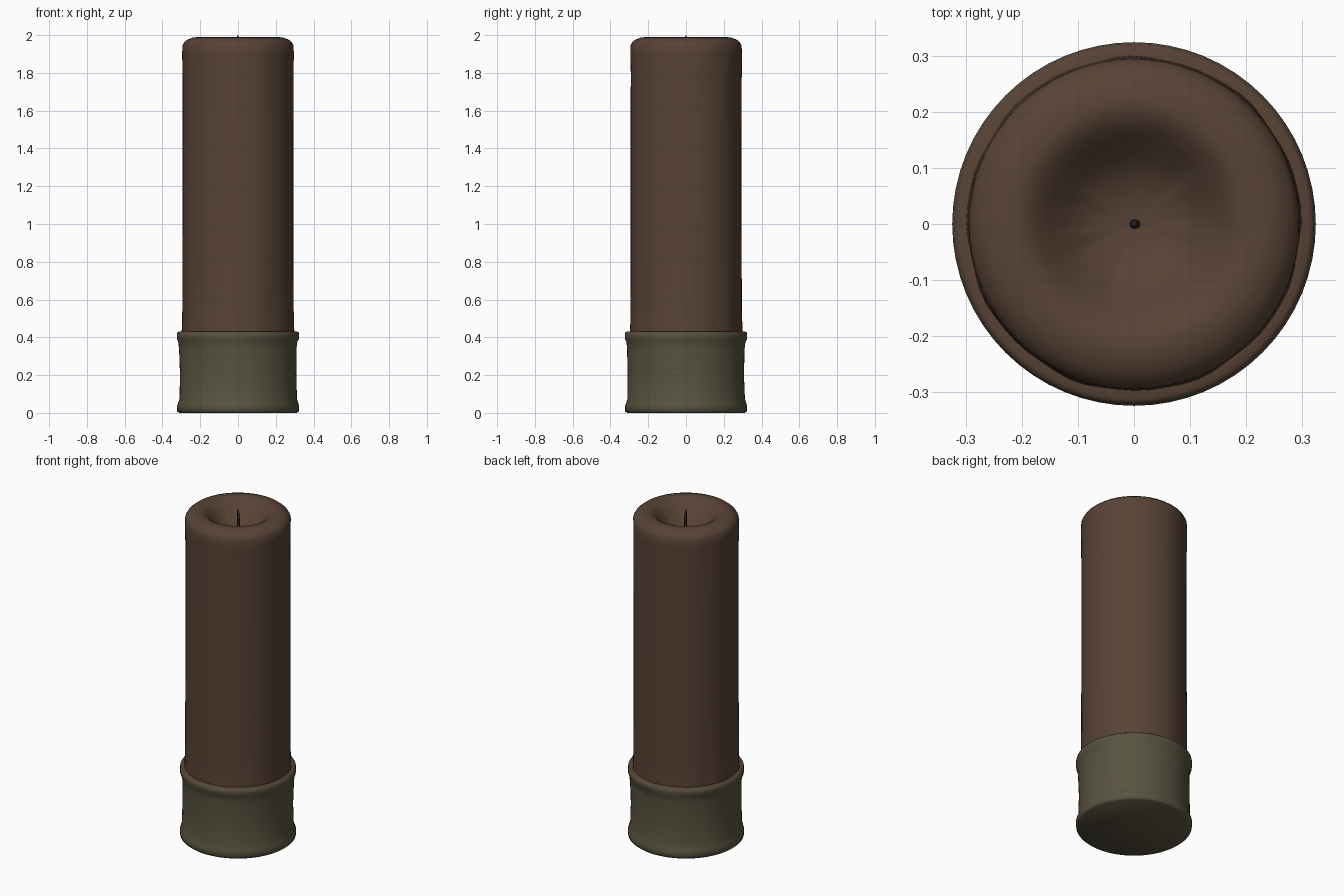
import bpy, bmesh, math

if "Cube" in bpy.data.objects:
    bpy.data.objects.remove(bpy.data.objects["Cube"])


def material(name, rgb):
    m = bpy.data.materials.new(name)
    m.diffuse_color = (*rgb, 1)
    m.use_nodes = True
    m.node_tree.nodes["Principled BSDF"].inputs["Base Color"].default_value = m.diffuse_color
    return m


WAX = material("brown wax", (0.098, 0.056, 0.036))
HOLDER = material("olive holder", (0.098, 0.086, 0.050))
WICK = material("dark wick", (0.02, 0.016, 0.013))


def lathe(name, profile, mats, n=64, wobble=None, rule=None):
    """Revolve an (r, z) profile about z; r = 0 makes a pole."""
    bm = bmesh.new()
    rings = []
    for r, z in profile:
        if r == 0:
            rings.append([bm.verts.new((0, 0, z))] * n)
            continue
        ring = []
        for i in range(n):
            a = 2 * math.pi * i / n
            rr = r + (wobble(a, r, z) if wobble else 0)
            ring.append(bm.verts.new((rr * math.cos(a), rr * math.sin(a), z)))
        rings.append(ring)
    for lo, hi in zip(rings, rings[1:]):
        for i in range(n):
            j = (i + 1) % n
            quad = list(dict.fromkeys((lo[i], lo[j], hi[j], hi[i])))
            bm.faces.new(quad)
    bmesh.ops.recalc_face_normals(bm, faces=bm.faces)
    if rule:
        for f in bm.faces:
            f.material_index = rule(f.calc_center_median())
    me = bpy.data.meshes.new(name)
    bm.to_mesh(me)
    bm.free()
    for m in mats:
        me.materials.append(m)
    ob = bpy.data.objects.new(name, me)
    bpy.context.collection.objects.link(ob)
    bpy.ops.object.select_all(action='DESELECT')
    ob.select_set(True)
    bpy.context.view_layer.objects.active = ob
    bpy.ops.object.shade_smooth_by_angle(angle=math.radians(50))
    return ob


# Candle body: slight drips under the rim and at the foot, melted hollow on top
def drips(a, r, z):
    if 1.6 < z < 1.93 or z < 0.6:
        return 0.0015 * math.sin(9 * a) + 0.001 * math.sin(16 * a + 1)
    return 0


lathe("candle", [
    (0, 0.02), (0.29, 0.02), (0.298, 0.42), (0.296, 0.46), (0.294, 0.55), (0.293, 1.0),
    (0.293, 1.5), (0.293, 1.8), (0.295, 1.90), (0.294, 1.945), (0.285, 1.962),
    (0.265, 1.978), (0.24, 1.987), (0.215, 1.99), (0.195, 1.986), (0.175, 1.974),
    (0.15, 1.95), (0.12, 1.918), (0.09, 1.895), (0.05, 1.88), (0, 1.875)],
    [WAX], wobble=drips)

# Holder cup with a lip at each end; wax has settled on its upper ledge
lathe("holder", [
    (0, 0.0), (0.312, 0.0), (0.322, 0.008), (0.323, 0.035), (0.318, 0.052), (0.311, 0.075),
    (0.308, 0.2), (0.311, 0.34), (0.315, 0.375), (0.322, 0.39), (0.324, 0.41),
    (0.321, 0.426), (0.312, 0.432), (0.285, 0.43)],
    [HOLDER, WAX],
    wobble=lambda a, r, z: 0.0015 * math.sin(5 * a + 12 * z) if 0.05 < z < 0.38 else 0,
    rule=lambda c: 1 if c.z > 0.42 else 0)

# Wick: thin, slightly tapered and leaning
wick = lathe("wick", [(0, 1.86), (0.009, 1.86), (0.008, 1.93), (0.006, 1.99), (0, 2.0)],
             [WICK], n=8)
for v in wick.data.vertices:
    v.co.x += 0.004 * math.sin((v.co.z - 1.86) * 25)
